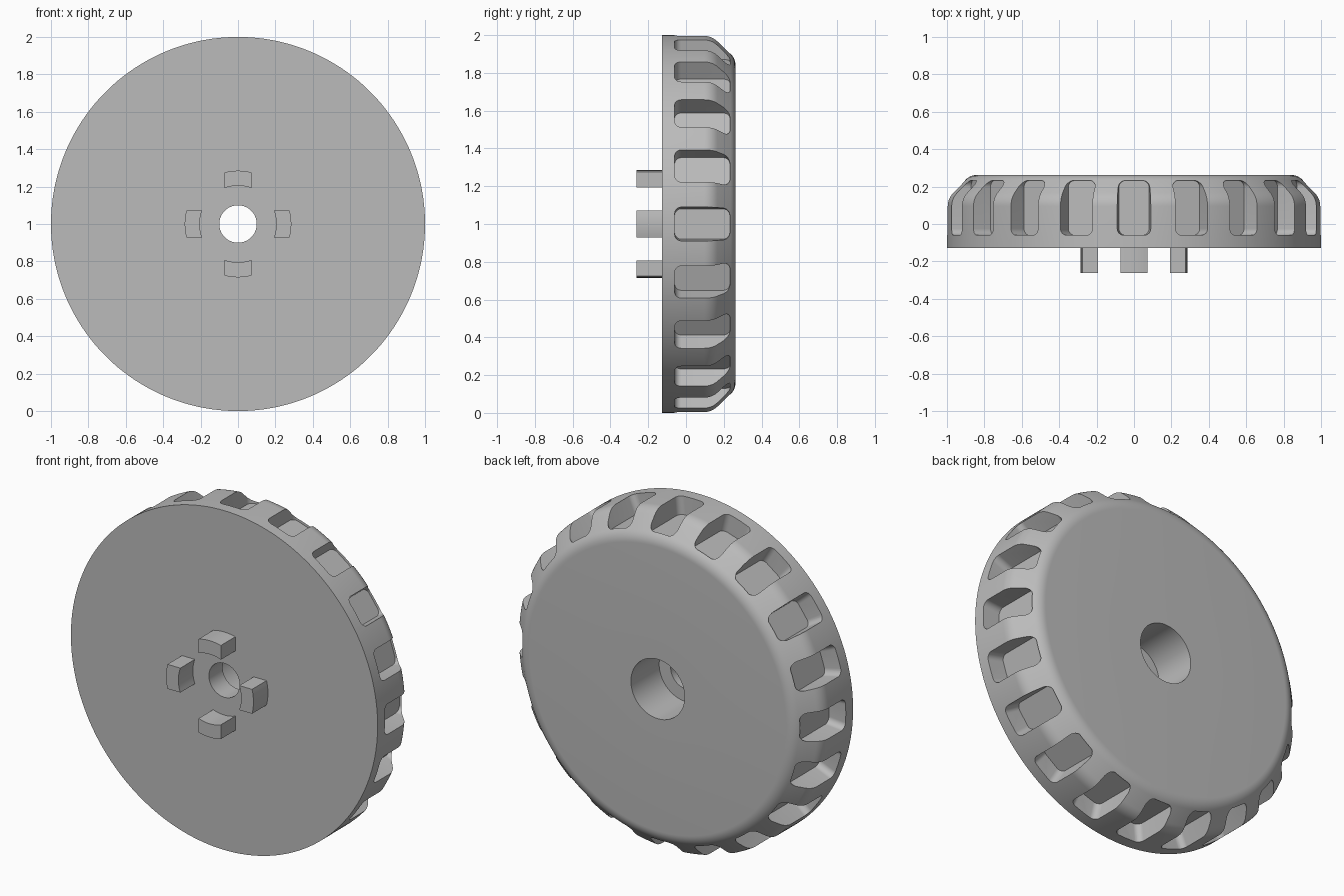
import bpy, bmesh, math
from mathutils import Vector, Matrix

cube = bpy.data.objects.get("Cube")
if cube:
    bpy.data.objects.remove(cube, do_unlink=True)

FRONT, BACK, PEG_TIP = -0.128, 0.263, -0.263
CENTRE = Matrix.Translation((0, 0, 1))

grey = bpy.data.materials.new("plain_grey")
grey.use_nodes = True
colour = (0.5, 0.5, 0.5, 1)
grey.diffuse_color = colour
grey.node_tree.nodes["Principled BSDF"].inputs["Base Color"].default_value = colour


def make_object(name, bm):
    bmesh.ops.recalc_face_normals(bm, faces=bm.faces)
    bm.transform(CENTRE)
    mesh = bpy.data.meshes.new(name)
    bm.to_mesh(mesh)
    bm.free()
    mesh.materials.append(grey)
    obj = bpy.data.objects.new(name, mesh)
    bpy.context.collection.objects.link(obj)
    return obj


def smooth(obj):
    bpy.ops.object.select_all(action='DESELECT')
    obj.select_set(True)
    bpy.context.view_layer.objects.active = obj
    bpy.ops.object.shade_smooth_by_angle(angle=math.radians(30))


def fillet(before, corner, after, radius, steps=6):
    """Points of an arc that rounds a corner of a 2D outline."""
    c = Vector(corner)
    a, b = (Vector(before) - c).normalized(), (Vector(after) - c).normalized()
    half = a.angle(b) / 2
    mid = c + (a + b).normalized() * radius / math.sin(half)
    start = c + a * radius / math.tan(half) - mid
    end = c + b * radius / math.tan(half) - mid
    arc = [start.lerp(end, i / steps).normalized() * radius for i in range(steps + 1)]
    return [mid + p for p in arc]


def prism(bm, low, high):
    """Solid between two matching loops of points."""
    a = [bm.verts.new(p) for p in low]
    b = [bm.verts.new(p) for p in high]
    bm.faces.new(a)
    bm.faces.new(list(reversed(b)))
    for i in range(len(a)):
        j = (i + 1) % len(a)
        bm.faces.new((a[i], b[i], b[j], a[j]))


# Wheel body: lathed outline (radius, y) with chamfered rim and stepped bore
rim, shoulder, lip = (1, FRONT), (1, 0.137), (0.874, BACK)
outline = [(0.1, FRONT), rim]
outline += fillet(rim, shoulder, lip, 0.1)
outline += fillet(shoulder, lip, (0, BACK), 0.09)
outline += [(0.175, BACK), (0.175, 0), (0.1, 0)]

SEGMENTS = 180
bm = bmesh.new()
rings = []
for s in range(SEGMENTS):
    t = math.tau * s / SEGMENTS
    rings.append([bm.verts.new((r * math.cos(t), y, r * math.sin(t))) for r, y in outline])
for s in range(SEGMENTS):
    here, there = rings[s], rings[(s + 1) % SEGMENTS]
    for i in range(len(outline)):
        j = (i + 1) % len(outline)
        bm.faces.new((here[i], here[j], there[j], there[i]))
wheel = make_object("wheel_body", bm)

# Grip slots: rounded rectangles widening outwards, cut around the rim
SLOTS, Y0, Y1 = 20, -0.06, 0.232


def slot_loop(radius):
    w = 0.09 * radius
    corners = [(-w, Y0), (w, Y0), (w, Y1), (-w, Y1)]
    points = []
    for i in range(4):
        points += fillet(corners[i - 1], corners[i], corners[(i + 1) % 4], 0.035)
    return [Vector((x, y, radius)) for x, y in points]


bm = bmesh.new()
for k in range(SLOTS):
    turn = Matrix.Rotation(math.tau * k / SLOTS, 3, 'Y')
    prism(bm, [turn @ p for p in slot_loop(0.89)], [turn @ p for p in slot_loop(1.06)])
cutter = make_object("slot_cutter", bm)
cutter.hide_render = True

cut = wheel.modifiers.new("grip_slots", 'BOOLEAN')
cut.operation, cut.solver, cut.object = 'DIFFERENCE', 'EXACT', cutter
bpy.context.view_layer.objects.active = wheel
bpy.ops.object.modifier_apply(modifier=cut.name)
bpy.data.objects.remove(cutter, do_unlink=True)
smooth(wheel)

# Four curved pegs on the front, around the bore
HALF = 0.072
steps = [HALF * (i / 4 - 1) for i in range(9)]
section = [(x, math.sqrt(0.285 ** 2 - x * x)) for x in steps]
section += [(x, math.sqrt(0.205 ** 2 - x * x)) for x in reversed(steps)]
for k, side in enumerate(("top", "left", "bottom", "right")):
    bm = bmesh.new()
    prism(bm, [(x, PEG_TIP, z) for x, z in section], [(x, FRONT + 0.01, z) for x, z in section])
    bm.transform(Matrix.Rotation(math.tau * k / 4, 4, 'Y'))
    smooth(make_object("peg_" + side, bm))
